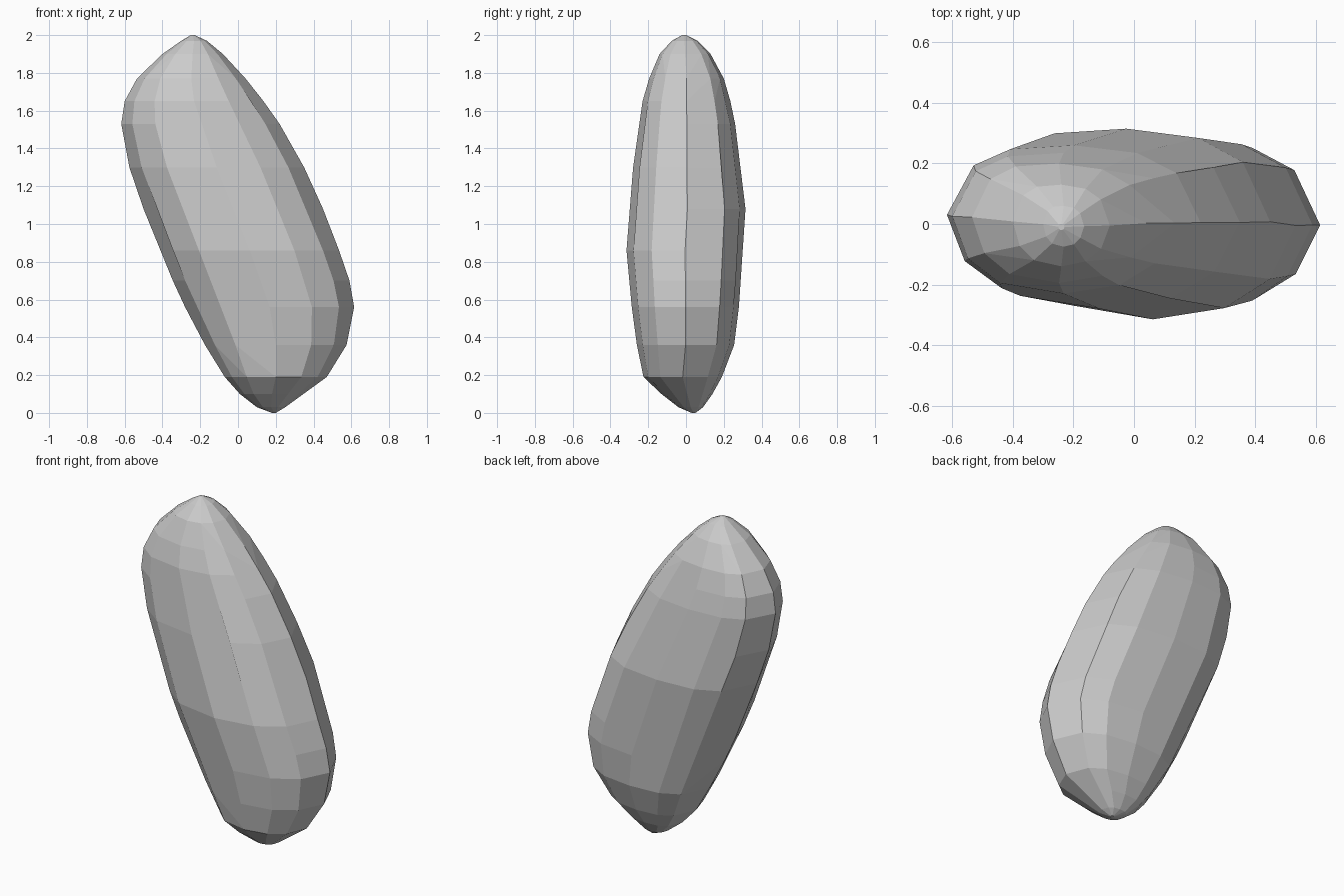
import bpy, bmesh, math

# Horizontal outline of the stone, as fractions of each level's half widths
OUTLINE = [(1, 0), (0.81, 0.64), (0.5, 0.9), (0, 1), (-0.5, 0.95), (-0.79, 0.74),
           (-1, 0.1), (-0.86, -0.5), (-0.57, -0.85), (0, -1), (0.5, -0.88), (0.82, -0.57)]

# Levels: z, left x, right x, front y, back y
LEVELS = [(0.0, 0.18, 0.20, 0.03, 0.05), (0.03, 0.10, 0.25, -0.04, 0.09),
          (0.10, 0.01, 0.35, -0.13, 0.14), (0.19, -0.07, 0.47, -0.225, 0.19),
          (0.36, -0.175, 0.575, -0.26, 0.255), (0.56, -0.28, 0.615, -0.287, 0.28),
          (0.70, -0.345, 0.59, -0.30, 0.293), (0.86, -0.41, 0.535, -0.315, 0.305),
          (1.08, -0.50, 0.45, -0.30, 0.315), (1.30, -0.575, 0.35, -0.28, 0.29),
          (1.53, -0.618, 0.22, -0.25, 0.26), (1.65, -0.60, 0.135, -0.23, 0.235),
          (1.77, -0.535, 0.04, -0.195, 0.20), (1.90, -0.40, -0.08, -0.14, 0.13),
          (1.97, -0.30, -0.165, -0.075, 0.06), (2.0, -0.25, -0.23, -0.02, 0.0)]

bm = bmesh.new()
for i, (z, xl, xr, yf, yb) in enumerate(LEVELS):
    cx, hx = (xl + xr) / 2, (xr - xl) / 2
    cy, hy = (yf + yb) / 2, (yb - yf) / 2
    for u, v in OUTLINE:
        bm.verts.new((cx + u * hx, cy + v * hy, z))

# Wrap the levels in a convex skin and merge nearly flat facets
hull = bmesh.ops.convex_hull(bm, input=bm.verts[:])
loose = {g for g in hull["geom_interior"] + hull["geom_unused"]
         if isinstance(g, bmesh.types.BMVert)}
bmesh.ops.delete(bm, geom=list(loose), context='VERTS')
bmesh.ops.dissolve_limit(bm, angle_limit=math.radians(4),
                         verts=bm.verts[:], edges=bm.edges[:])
bmesh.ops.recalc_face_normals(bm, faces=bm.faces[:])

mesh = bpy.data.meshes.new("stone")
bm.to_mesh(mesh)
bm.free()
stone = bpy.data.objects.new("stone", mesh)
bpy.context.collection.objects.link(stone)
